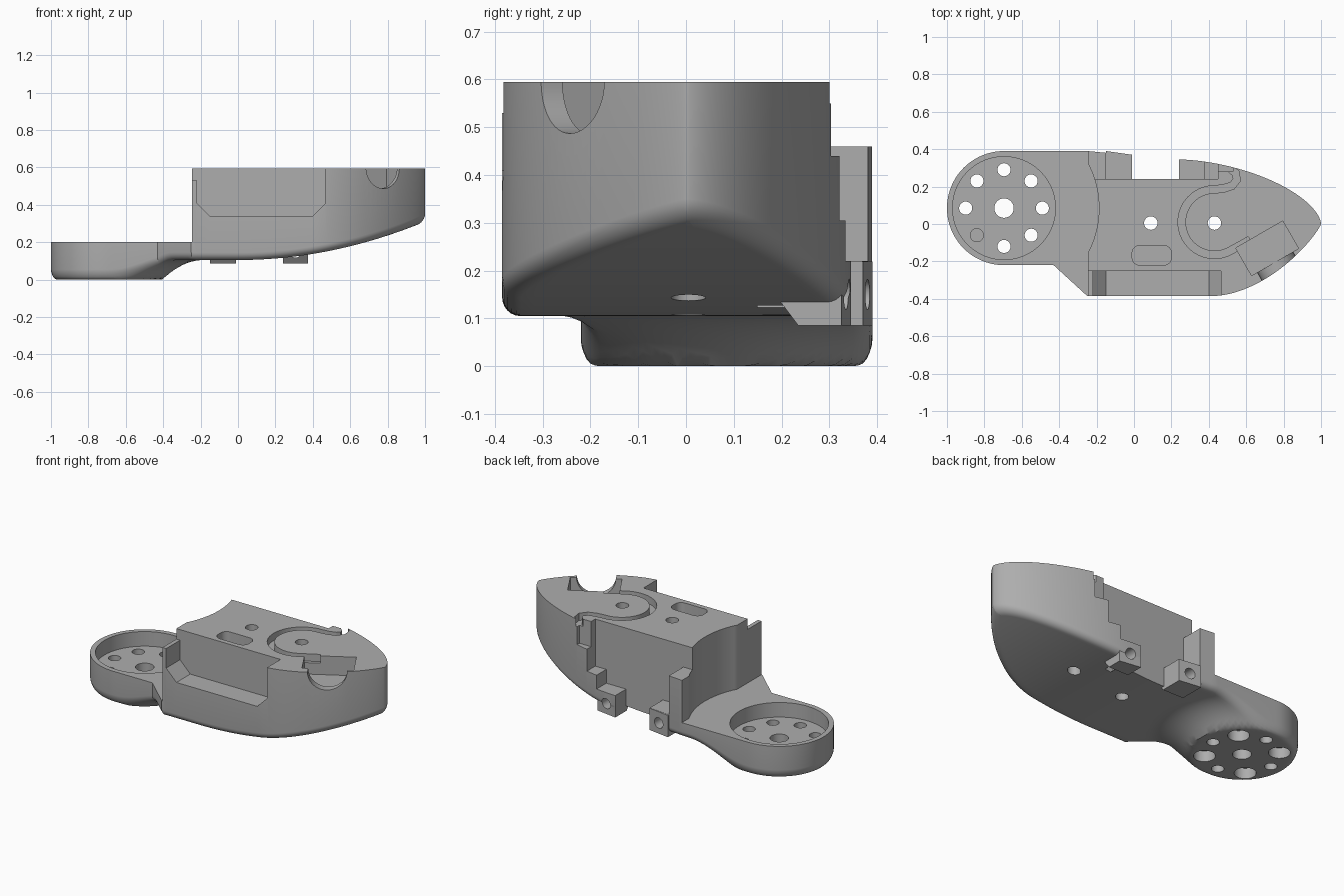
import bpy, bmesh
from math import sin, cos, pi, hypot, radians
from mathutils import Matrix, Vector

if "Cube" in bpy.data.objects:
    bpy.data.objects.remove(bpy.data.objects["Cube"])

mat = bpy.data.materials.new("plain grey")
mat.use_nodes = True
GREY = (0.42, 0.42, 0.42, 1)
mat.diffuse_color = GREY
mat.node_tree.nodes["Principled BSDF"].inputs["Base Color"].default_value = GREY

CX, CY, R = -0.695, 0.085, 0.305      # round socket centre and radius
TOP, FILLET = 0.595, 0.04


def make_object(name, bm):
    bmesh.ops.recalc_face_normals(bm, faces=bm.faces)
    mesh = bpy.data.meshes.new(name)
    bm.to_mesh(mesh)
    bm.free()
    mesh.materials.append(mat)
    ob = bpy.data.objects.new(name, mesh)
    bpy.context.collection.objects.link(ob)
    return ob


def prism(name, pts, a, b, axis="z", matrix=None):
    """Extrude a flat outline along an axis from a to b."""
    place = {"x": lambda u, v, w: (w, u, v),
             "y": lambda u, v, w: (u, w, v),
             "z": lambda u, v, w: (u, v, w)}[axis]
    bm = bmesh.new()
    lo = [bm.verts.new(place(u, v, a)) for u, v in pts]
    hi = [bm.verts.new(place(u, v, b)) for u, v in pts]
    bm.faces.new(lo)
    bm.faces.new(hi)
    n = len(pts)
    for i in range(n):
        j = (i + 1) % n
        bm.faces.new((lo[i], lo[j], hi[j], hi[i]))
    if matrix:
        bm.transform(matrix)
    return make_object(name, bm)


def circle(x, y, r, n=32):
    return [(x + r * cos(2 * pi * i / n), y + r * sin(2 * pi * i / n)) for i in range(n)]


def rect(x0, x1, y0, y1):
    return [(x0, y0), (x1, y0), (x1, y1), (x0, y1)]


def combine(target, tool, operation):
    mod = target.modifiers.new("cut", "BOOLEAN")
    mod.operation, mod.solver, mod.object = operation, "EXACT", tool
    bpy.context.view_layer.objects.active = target
    bpy.ops.object.modifier_apply(modifier=mod.name)
    bpy.data.objects.remove(tool)


# Plan outline of the whole housing
def front_y(x):
    if x < CX:
        return CY - max(R * R - (x - CX) ** 2, 0) ** 0.5
    if x < -0.43:
        return CY - R
    if x < -0.25:
        return CY - R - 0.165 * (x + 0.43) / 0.18
    s = min(max((x - 0.42) / 0.58, 0), 1)
    return -0.385 * (1 - s ** 1.8) ** 0.85


def back_y(x):
    if x < CX:
        return CY + max(R * R - (x - CX) ** 2, 0) ** 0.5
    if x < -0.25:
        return CY + R
    if x < 0.24:
        return 0.39 - 0.045 * (x + 0.25) / 0.49
    return 0.345 * (1 - min((x - 0.24) / 0.76, 1) ** 1.7) ** 0.6


def underside(x, y):
    t = min(max((hypot(x - CX, y - CY) - 0.29) / 0.22, 0), 1)
    return 0.105 * (1 - (1 - t) ** 2) + 0.205 * max(x, 0) ** 2


def span(a, b, n):
    return [a + (b - a) * i / n for i in range(n)]


stations = [CX - R * cos(pi / 2 * i / 20) for i in range(20)]
stations += span(CX, -0.43, 10) + span(-0.43, -0.25, 8) + span(-0.25, 0.42, 24)
stations += [0.42 + 0.58 * sin(pi / 2 * i / 32) for i in range(32)] + [1.0]
outline = [Vector((x, front_y(x))) for x in stations]
outline += [Vector((x, back_y(x))) for x in reversed(stations[1:-1])]
N = len(outline)


def inward(i):
    t = outline[(i + 1) % N] - outline[i - 1]
    return Vector((-t.y, t.x)).normalized()


def spine(p):
    x = min(max(p.x, CX), 0.9)
    return Vector((x, CY - 0.065 * (x - CX) / (0.9 - CX)))


# Housing: rings from the top edge, round the lower fillet, in to the spine
normals = [inward(i) for i in range(N)]
rings = [[(p.x, p.y, TOP) for p in outline]]
for k in range(7):
    a = pi / 2 * k / 6
    ring = [p + n * FILLET * (1 - cos(a)) for p, n in zip(outline, normals)]
    rings.append([(p.x, p.y, underside(p.x, p.y) + FILLET * (1 - sin(a))) for p in ring])
for k in range(1, 15):
    pts = [q.lerp(spine(p), k / 14) for p, q in zip(outline, ring)]
    rings.append([(p.x, p.y, underside(p.x, p.y)) for p in pts])
bm = bmesh.new()
rows = [[bm.verts.new(co) for co in r] for r in rings]
bm.faces.new(rows[0])
for r0, r1 in zip(rows, rows[1:]):
    for i in range(N):
        j = (i + 1) % N
        bm.faces.new((r0[i], r0[j], r1[j], r1[i]))
bmesh.ops.remove_doubles(bm, verts=bm.verts, dist=0.0001)
bmesh.ops.dissolve_degenerate(bm, edges=bm.edges, dist=0.0001)
body = make_object("arm_housing", bm)


def cut(*args, **kw):
    combine(body, prism("cutter", *args, **kw), "DIFFERENCE")


# Low arm with a concave end wall round the socket
cut(rect(-1.2, -0.245, -0.6, 0.6), 0.2, 0.8)
cut(circle(CX, CY, 0.508, 128), 0.2, 0.8)

# Round socket with bolt holes, alternate ones counterbored from below
cut(circle(CX, CY, 0.275, 96), 0.11, 0.5)
cut(circle(CX, CY, 0.052), -0.1, 0.3)
for i in range(8):
    hx, hy = CX + 0.205 * cos(pi * i / 4), CY + 0.205 * sin(pi * i / 4)
    cut(circle(hx, hy, 0.035), -0.1, 0.3)
    if i % 2:
        cut(circle(hx, hy, 0.06), -0.1, 0.065)

# Chamfered recess in the front, with a lowered end wall
cut([(-0.22, 0.8), (-0.22, 0.41), (-0.15, 0.34), (0.4, 0.34), (0.465, 0.405), (0.465, 0.8)],
    -0.6, -0.25, axis="y")
cut(rect(-0.3, -0.21, 0.53, 0.8), -0.6, -0.25, axis="y")

# Stepped cut-away along the back
cut(rect(-0.15, 0.375, 0.24, 0.6), 0.22, 0.8)
cut(rect(0.37, 0.45, 0.24, 0.6), 0.305, 0.8)
cut(rect(-0.4, -0.14, 0.24, 0.6), 0.46, 0.8)
cut(rect(-0.01, 0.24, 0.24, 0.6), -0.1, 0.3)
cut(rect(0.44, 0.53, 0.28, 0.6), 0.44, 0.8)

# Two hinge lugs
for x0, x1, y1 in ((-0.15, -0.01, 0.39), (0.24, 0.375, 0.345)):
    lug = prism("hinge_lug", [(0.235, 0.085), (y1, 0.085), (y1, 0.219), (0.19, 0.219), (0.19, 0.145)],
                x0, x1, axis="x")
    for v in lug.data.vertices:
        if v.co.y > 0.3 and v.co.x > x0 + 0.01:
            v.co.y -= 0.02
    combine(body, lug, "UNION")
    cut(circle((x0 + x1) / 2, 0.15, 0.032), 0.15, 0.6, axis="y")

# Pivot holes and rounded pocket in the top
for x in (0.09, 0.43):
    cut(circle(x, 0.005, 0.036), -0.1, 0.8)
pocket = []
for px, py, start in ((0.16, -0.155, 0), (0.03, -0.155, 1), (0.03, -0.18, 2), (0.16, -0.18, 3)):
    pocket += [(px + 0.04 * cos(pi / 2 * (start + i / 6)), py + 0.04 * sin(pi / 2 * (start + i / 6)))
               for i in range(7)]
cut(pocket, 0.53, 0.8)

# Curved cable groove
path = [(0.5, 0.31), (0.545, 0.27), (0.55, 0.235), (0.525, 0.205), (0.48, 0.19)]
path += [(0.43 + 0.175 * cos(a), 0.01 + 0.175 * sin(a))
         for a in (pi / 2 + (pi + 0.5) * i / 32 for i in range(33))]
path = [Vector(p) for p in path + [(0.62, -0.085)]]
left, right = [], []
for i, p in enumerate(path):
    t = (path[min(i + 1, len(path) - 1)] - path[max(i - 1, 0)]).normalized()
    n = Vector((-t.y, t.x)) * 0.02
    left.append(p + n)
    right.append(p - n)
cut([tuple(p) for p in left + right[::-1]], 0.55, 0.8)

# Angled pocket with a half-round opening through the outer wall
turn = Matrix.Translation((0.712, -0.13, 0)) @ Matrix.Rotation(radians(30), 4, "Z")
cut(rect(-0.145, 0.145, -0.085, 0.085), 0.48, 0.8, matrix=turn)
cut(circle(0, TOP + 0.002, 0.11, 48), -0.4, 0, axis="y", matrix=turn)

bpy.ops.object.select_all(action="DESELECT")
body.select_set(True)
bpy.context.view_layer.objects.active = body
bpy.ops.object.shade_smooth_by_angle(angle=radians(30))
